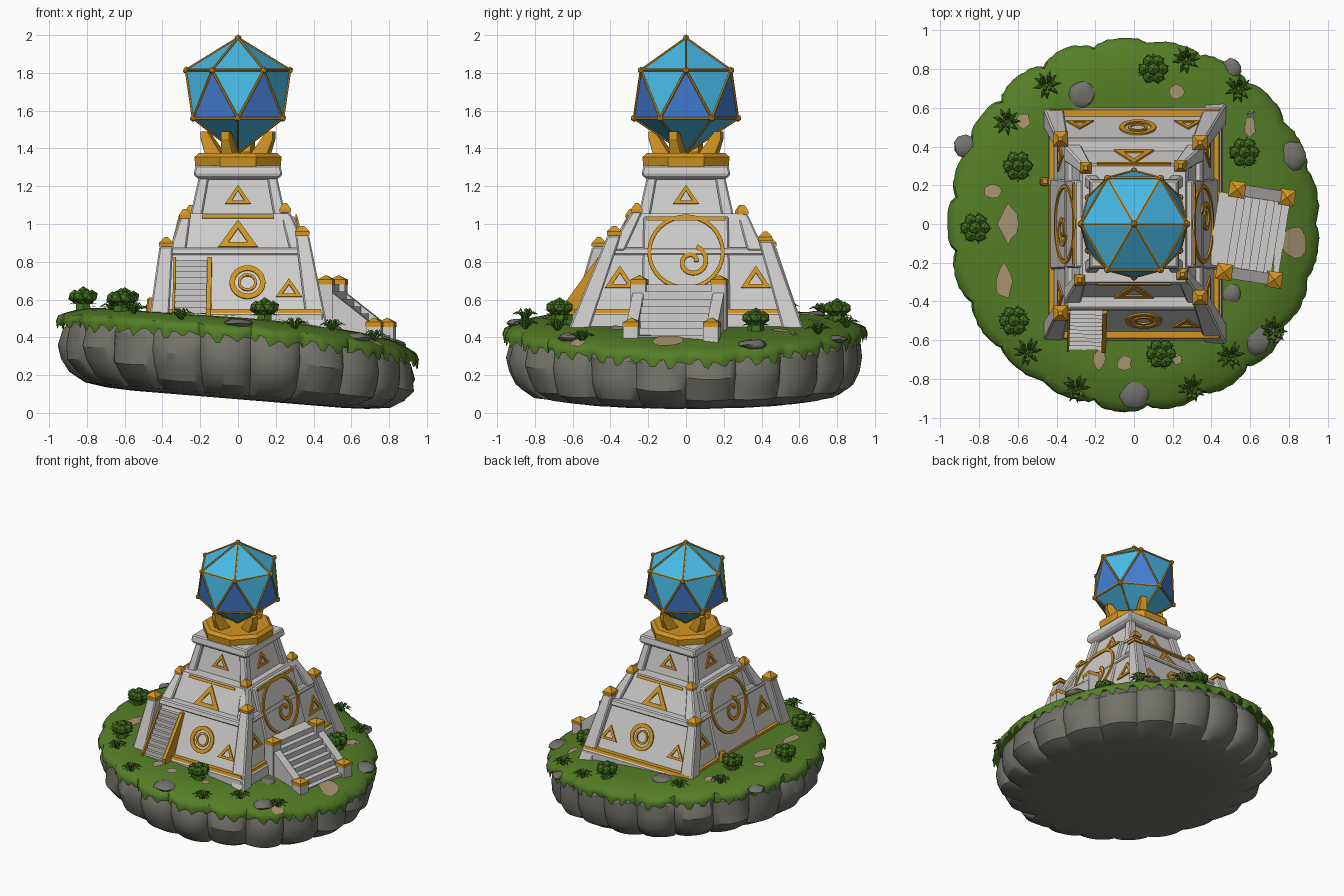
import bpy, bmesh, math, random
from mathutils import Matrix, Vector

if "Cube" in bpy.data.objects:
    bpy.data.objects.remove(bpy.data.objects["Cube"])
random.seed(4)
pi, tau = math.pi, math.tau


def material(name, rgb):
    m = bpy.data.materials.new(name)
    m.diffuse_color = (*rgb, 1)
    m.use_nodes = True
    m.node_tree.nodes["Principled BSDF"].inputs["Base Color"].default_value = m.diffuse_color
    return m


STONE = material("pale stone", (0.62, 0.61, 0.60))
GOLD = material("gold trim", (0.64, 0.30, 0.015))
GRASS = material("grass", (0.09, 0.21, 0.02))
LEAF = material("leaf green", (0.055, 0.165, 0.014))
ROCK = material("grey rock", (0.17, 0.165, 0.142))
DIRT = material("tan dirt", (0.40, 0.30, 0.16))
BLUE = material("crystal blue", (0.065, 0.49, 0.80))
DEEP = material("deep crystal blue", (0.06, 0.22, 0.70))


def make(name, bm, mats, smooth=None, bevel=0):
    bmesh.ops.recalc_face_normals(bm, faces=bm.faces)
    me = bpy.data.meshes.new(name)
    bm.to_mesh(me)
    bm.free()
    ob = bpy.data.objects.new(name, me)
    bpy.context.collection.objects.link(ob)
    for m in mats if isinstance(mats, list) else [mats]:
        me.materials.append(m)
    if smooth:
        me.polygons.foreach_set("use_smooth", [True] * len(me.polygons))
        me.set_sharp_from_angle(angle=math.radians(smooth))
    if bevel:
        b = ob.modifiers.new("soft edges", 'BEVEL')
        b.width, b.segments = bevel, 1
    return ob


def skin_rings(bm, rings, cap=True):
    vs = [[bm.verts.new(p) for p in r] for r in rings]
    n = len(vs[0])
    for a, b in zip(vs, vs[1:]):
        for i in range(n):
            bm.faces.new((a[i], a[(i + 1) % n], b[(i + 1) % n], b[i]))
    if cap:
        bm.faces.new(vs[0])
        bm.faces.new(vs[-1])


def loft(name, secs, mat, bevel=0.008):
    """Stack of level rectangles (cx, cy, z, half x, half y)."""
    bm = bmesh.new()
    skin_rings(bm, [[(x + a * hx, y + b * hy, z) for a, b in ((-1, -1), (1, -1), (1, 1), (-1, 1))]
                    for x, y, z, hx, hy in secs])
    return make(name, bm, mat, bevel=bevel)


def hull(name, pts, mat, M=Matrix()):
    bm = bmesh.new()
    for p in pts:
        bm.verts.new(M @ Vector(p))
    bmesh.ops.convex_hull(bm, input=bm.verts)
    return make(name, bm, mat)


def box_pts(x, y, z0, z1, hx, hy):
    return [(x + a * hx, y + b * hy, z) for a in (-1, 1) for b in (-1, 1) for z in (z0, z1)]


# ---------- floating island ----------
LOBES = 21
bulge = [random.uniform(-0.01, 0.008) for _ in range(LOBES)]


def rim(t, depth=0.045):
    u = (t % tau) / tau * LOBES
    k, f = int(u) % LOBES, u % 1
    return 0.943 - depth + (depth + bulge[k]) * math.sin(pi * f) ** 0.6


def ground(x, y):
    r = math.hypot(x, y)
    return 0.505 - 0.07 * x - 0.08 * max(0, x) ** 2 - 0.05 * max(0, (r - 0.72) / 0.22) ** 2


N = 252
angles = [tau * i / N for i in range(N)]
bm = bmesh.new()
rings = []
for s, f, lobe in ((0.6, 0, 0), (0.74, 0.015, 0.5), (0.86, 0.06, 1), (0.95, 0.2, 1.2), (0.99, 0.4, 1.2),
                   (1.0, 0.62, 1.1), (0.985, 0.85, 0.9), (0.92, 1, 0.8), (0.5, 1, 0)):
    ring = []
    dent = [random.uniform(-.012, .012) for _ in range(LOBES)]
    for i, t in enumerate(angles):
        r = s * (0.93 + lobe * (rim(t) - 0.93)) + dent[i * LOBES // N] * min(lobe, 1) * (f < .8)
        x, y = r * math.cos(t), r * math.sin(t)
        low, top = 0.072 - 0.082 * x, ground(x, y) - 0.03
        ring.append((x, y, max(0, low + (top - low) * f)))
    rings.append(ring)
skin_rings(bm, rings)
make("island_rock", bm, ROCK, smooth=30)

# grass cap with ragged hanging edge
bm = bmesh.new()
edge = [rim(t, 0.03) + 0.012 + random.uniform(-.004, .004) for t in angles]
rings = [[(e * s * math.cos(t), e * s * math.sin(t)) for t, e in zip(angles, edge)]
         for s in (0.05, 0.3, 0.5, 0.65, 0.75, 0.83, 0.9, 0.96, 1.0)]
rings = [[(x, y, ground(x, y)) for x, y in r] for r in rings]
for drop, grow in ((0.03, 1.012), (0.0, 1.006)):
    rings.append([(x * grow, y * grow, z - (drop or random.uniform(0.03, 0.055) + 0.03 * (i % 4 < 2)))
                  for i, (x, y, z) in enumerate(rings[8])])
skin_rings(bm, rings, cap=False)
bm.faces.new([v for v in bm.verts if math.hypot(v.co.x, v.co.y) < 0.06])
make("grass_cap", bm, GRASS, smooth=50)

# dirt patches and boulders
for x, y, a, b in ((-.73, .17, .05, .04), (-.65, 0, .05, .1), (-.67, -.3, .045, .09), (-.57, .53, .04, .04),
                   (.22, .68, .04, .04), (.6, .5, .03, .05), (-.18, -.7, .03, .05), (-.05, -.72, .04, .04),
                   (.22, -.7, .03, .03), (.83, -.1, .06, .08), (.72, -.57, .05, .04)):
    bm = bmesh.new()
    pts = [(x + a * math.cos(t) * k, y + b * math.sin(t) * k) for t, k in
           ((tau * i / 12, random.uniform(.8, 1.15)) for i in range(12))]
    bm.faces.new([bm.verts.new((u, v, ground(u, v) + 0.008)) for u, v in pts])
    make("dirt_patch", bm, DIRT)
for x, y, r in ((-.27, .67, .07), (0, -.87, .08), (.63, -.6, .075), (.5, -.36, .055), (.81, .35, .08),
                (.5, .8, .055), (-.87, .4, .06), (.6, .56, .03)):
    bm = bmesh.new()
    bmesh.ops.create_icosphere(bm, subdivisions=2, radius=r,
                               matrix=Matrix.Translation((x, y, ground(x, y) - 0.008)) @ Matrix.Diagonal((1, 1, .35, 1)))
    for v in bm.verts:
        v.co += Vector([random.uniform(-.005, .005) for _ in range(3)])
    make("boulder", bm, ROCK, smooth=40)


# ---------- plants ----------
def blades(bm, x, y, z, n, length, rise, width):
    for i in range(n):
        t = tau * i / n + random.uniform(-.2, .2)
        c, s = math.cos(t), math.sin(t)
        P = [(0.1, 0, 0), (.55, -width, rise), (.55, width, rise), (.62, 0, rise * 1.15), (1, 0, rise * .7)]
        a, l, r, m, e = [bm.verts.new((x + length * u * c - w * s, y + length * u * s + w * c, z + h)) for u, w, h in P]
        for f in ((a, l, m), (a, m, r), (l, e, m), (m, e, r)):
            bm.faces.new(f)


for x, y in ((-.6, .3), (-.82, -.02), (-.62, -.5), (.1, .8), (.57, .37), (.14, -.67)):
    bm = bmesh.new()
    z = ground(x, y)
    bmesh.ops.create_cone(bm, segments=6, radius1=.045, radius2=.04, depth=.08, matrix=Matrix.Translation((x, y, z + .03)))
    for k in range(7):
        t, d = tau * k / 6, .045 * (k < 6)
        bmesh.ops.create_icosphere(bm, subdivisions=1, radius=.036, matrix=Matrix.Translation(
            (x + d * math.cos(t), y + d * math.sin(t), z + .065 + .018 * (k == 6))))
    blades(bm, x, y, z + .04, 9, .085, .02, .016)
    blades(bm, x, y, z + .005, 9, .08, .025, .016)
    make("bush", bm, LEAF)
for x, y in ((-.45, .72), (.27, .85), (.54, .7), (-.66, .53), (.3, -.85), (-.3, -.85), (.72, -.55),
             (.5, -.68), (-.55, -.66)):
    bm = bmesh.new()
    blades(bm, x, y, ground(x, y), 9, .075, .04, .013)
    blades(bm, x, y, ground(x, y), 6, .045, .055, .01)
    make("fern", bm, LEAF)

# ---------- stepped tower ----------
WALL1X, WALL1Y = (.5, .425, .86, .345), (.5, .575, .86, .425)
WALL2X, WALL2Y = (.86, .325, 1.04, .27), (.86, .385, 1.04, .30)
WALL3, LEDGE = (1.04, .225, 1.26, .175), (1.02, .315, 1.055, .30)
PANEL = (.5, .445, 1.04, .305)


def tier(name, wx, wy):
    loft(name, [(0, 0, wx[0], wx[1], wy[1]), (0, 0, wx[2], wx[3], wy[3])], STONE, 0)


loft("plinth", [(0, 0, .38, .465, .605), (0, 0, .53, .45, .60)], STONE)
loft("plinth_gold_band", [(0, 0, .53, .443, .594), (0, 0, .55, .438, .588)], GOLD, 0)
tier("lower_tier", WALL1X, WALL1Y)
tier("middle_tier", WALL2X, WALL2Y)
tier("upper_tier", WALL3, WALL3)
loft("lower_ledge", [(0, 0, .835, .362, .45), (0, 0, .875, .35, .437)], STONE)
loft("middle_ledge", [(0, 0, 1.02, .285, .315), (0, 0, 1.055, .265, .30)], STONE, 0)
loft("side_panels", [(0, 0, .5, .445, .235), (0, 0, 1.04, .305, .225)], STONE)
loft("top_slab", [(0, 0, 1.235, .205, .205), (0, 0, 1.26, .235, .235), (0, 0, 1.31, .225, .225)], STONE)


def capped_post(name, p, q, w0, w1):
    loft(name, [(*p, w0, w0), (*q, w1, w1)], STONE)
    x, y, z = q
    w = w1 + .003
    loft(name + "_cap", [(x, y, z, w, w), (x, y, z + .02, w, w), (x, y, z + .05, .01, .01)], GOLD, 0)


for x, y, z in ((-.38, -.46, .88), (.34, -.38, .94), (.34, .42, .91), (-.38, .44, .88)):
    sx, sy = math.copysign(1, x), math.copysign(1, y)
    capped_post("lower_buttress", (sx * .425, sy * .575, .42), (x, y, z), .056, .036)
for x, y, z in ((-.28, -.29, 1.03), (.25, -.26, 1.06), (.24, .3, 1.05), (-.25, .29, 1.05)):
    sx, sy = math.copysign(1, x), math.copysign(1, y)
    capped_post("middle_buttress", (sx * .32, sy * .37, .86), (x, y, z), .045, .027)
    loft("upper_rib", [(sx * .222, sy * .222, 1.04, .032, .032), (sx * .18, sy * .18, 1.25, .027, .027)], STONE)


# ---------- gold inlays on sloping walls ----------
def on_wall(side, u, z, wall):
    z0, d0, z1, d1 = wall
    up = Vector((d1 - d0, 0, z1 - z0)).normalized()
    X = Vector((0, 1, 0))
    M = Matrix((X, up, X.cross(up))).transposed().to_4x4()
    M.translation = (d0 + (d1 - d0) * (z - z0) / (z1 - z0), u, z)
    return Matrix.Rotation(side * pi / 2, 4, 'Z') @ M


def ribbon(name, M, inner, outer, closed=True):
    bm = bmesh.new()
    V = [[bm.verts.new(M @ Vector((x, y, h))) for x, y, h in
          ((*a, 0), (*b, 0), (*b, .009), (*a, .009))] for a, b in zip(inner, outer)]
    for i in range(len(V) if closed else len(V) - 1):
        A, B = V[i], V[(i + 1) % len(V)]
        for k in range(4):
            bm.faces.new((A[k], A[(k + 1) % 4], B[(k + 1) % 4], B[k]))
    if not closed:
        bm.faces.new(V[0])
        bm.faces.new(V[-1])
    make(name, bm, GOLD)


def arc(r, n, sx=1):
    return [(sx * r * math.cos(pi / 2 + tau * i / n), r * math.sin(pi / 2 + tau * i / n)) for i in range(n)]


def triangle(side, u, z, wall, r):
    ribbon("gold_triangle", on_wall(side, u, z, wall), arc(r * .52, 3, 1.1), arc(r, 3, 1.15))


def circle(side, u, z, wall, r, w):
    ribbon("gold_ring", on_wall(side, u, z, wall), arc(r - w, 32), arc(r, 32))


def strip(side, z, wall, half, h=.01):
    ribbon("gold_strip", on_wall(side, 0, z, wall), [(-half, -h), (half, -h)], [(-half, h), (half, h)], False)


for side in range(4):
    triangle(side, 0, 1.14, WALL3, .068)
for side, us in ((3, (.27,)), (1, (.28, -.28))):
    mid = .05 if side == 3 else -.02
    circle(side, mid, .69, WALL1Y, .095, .028)
    circle(side, mid, .69, WALL1Y, .05, .014)
    triangle(side, 0, .925, WALL2Y, .105)
    strip(side, 1.037, LEDGE, .19)
    for u in us:
        triangle(side, u, .645, WALL1Y, .07)
for side in (0, 2):
    for u in (-.35, .37):
        triangle(side, u, .70, WALL1X, .08)
    circle(side, 0, .85, PANEL, .205, .02)
    strip(side, 1.027, PANEL, .21)
    turn = [(i / 30 * 1.2 * tau, .025 + .06 * i / 30) for i in range(31)]
    ribbon("gold_spiral", on_wall(side, .03, .80, PANEL),
           [((r - .012) * math.cos(t), (r - .012) * math.sin(t)) for t, r in turn],
           [((r + .012) * math.cos(t), (r + .012) * math.sin(t)) for t, r in turn], False)
loft("small_gold_post", [(-.465, .22, .5, .025, .025), (-.46, .22, .61, .02, .02)], GOLD)


# ---------- stairs: local x runs outward ----------
def stairs(name, M, n, run, half, z0, z1, base):
    for i in range(n):
        top = z1 + (z0 - z1) * i / (n - 1)
        hull(name, box_pts(run * (i + .5) / n - .03, 0, base, top, run / n / 2 + .03, half), STONE, M)


M = Matrix.Translation((.47, -.03, 0)) @ Matrix.Rotation(-.157, 4, 'Z')
stairs("side_step", M, 8, .31, .19, .41, .68, .36)
for s in (-.215, .215):
    hull("side_stair_rail", box_pts(.02, s, .4, .65, .03, .03) + box_pts(.29, s, .36, .44, .03, .03), STONE, M)
    for x, z in ((.03, .68), (.29, .455)):
        hull("stair_post", box_pts(x, s, .37, z, .04, .04), STONE, M)
        hull("stair_post_cap", box_pts(x, s, z, z + .025, .042, .042) + [(x, s, z + .05)], GOLD, M)
M = Matrix.Translation((-.245, -.45, 0)) @ Matrix.Rotation(-pi / 2 - .03, 4, 'Z')
stairs("front_step", M, 10, .2, .085, .53, .81, .48)
for s, w in ((.095, .012), (-.09, .006)):
    hull("front_stair_rail", box_pts(.0, s, .5, .825, .012, w) + box_pts(.2, s, .49, .55, .012, w), GOLD, M)

# ---------- gold crown and prongs ----------
bm = bmesh.new()
for r1, r2, z, d in ((.245, .25, 1.33, .05), (.25, .225, 1.365, .02)):
    bmesh.ops.create_cone(bm, cap_ends=True, segments=8, radius1=r1, radius2=r2, depth=d,
                          matrix=Matrix.Translation((0, 0, z)) @ Matrix.Rotation(pi / 8, 4, 'Z'))
make("gold_crown", bm, GOLD)
for k in range(4):
    M = Matrix.Rotation(math.radians(70 + 90 * k), 4, 'Z')
    hull("crown_prong", box_pts(.13, 0, 1.36, 1.38, .04, .035) + box_pts(.185, 0, 1.45, 1.49, .018, .022), GOLD, M)

# ---------- crystal ----------
ring = [Vector((.275 * math.cos(k * pi / 6), .275 * math.sin(k * pi / 6), 1.56 if k % 2 else 1.815)) for k in range(12)]
tips = [Vector((0, 0, 1.985)), Vector((0, 0, 1.375))]
gem = hull("crystal", ring + tips, [BLUE, DEEP])
for f in gem.data.polygons:
    f.material_index = int(1.6 < f.center.z < 1.68)
edges = [(ring[k], ring[(k + j) % 12]) for k in range(12) for j in (1, 2)]
edges += [(ring[k], tips[k % 2]) for k in range(12)]
bm = bmesh.new()
for p, q in edges:
    R = (q - p).to_track_quat('Z', 'Y').to_matrix().to_4x4()
    bmesh.ops.create_cone(bm, segments=6, radius1=.007, radius2=.007, depth=(q - p).length,
                          matrix=Matrix.Translation((p + q) / 2) @ R)
for p in ring + tips[:1]:
    bmesh.ops.create_icosphere(bm, subdivisions=1, radius=.02, matrix=Matrix.Translation(p * .995 + Vector((0, 0, .008))))
make("crystal_frame", bm, GOLD)
